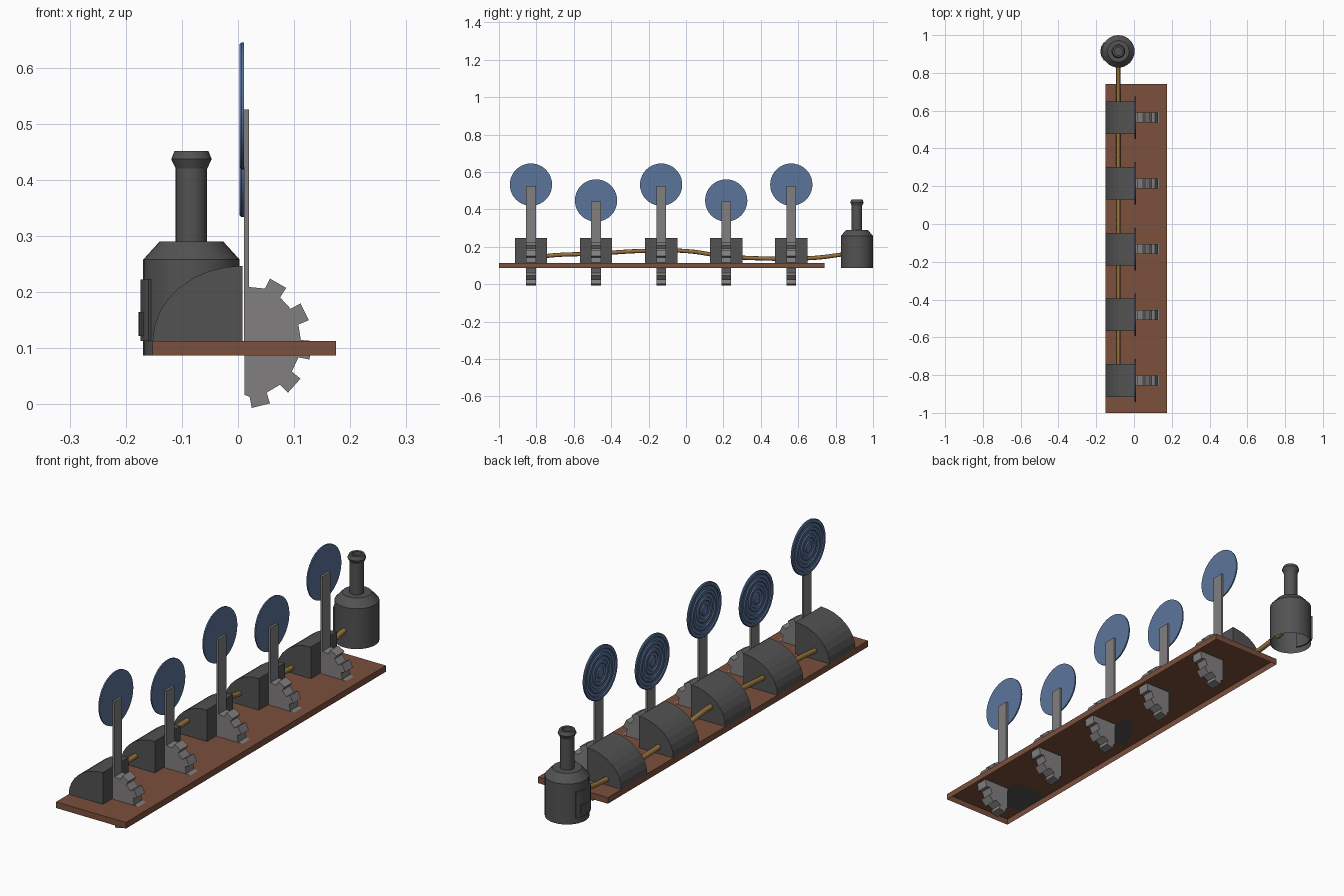
import bpy, bmesh
from math import sin, cos, pi, radians
from mathutils import Vector

cube = bpy.data.objects.get("Cube")
if cube:
    bpy.data.objects.remove(cube, do_unlink=True)


def material(name, r, g, b):
    m = bpy.data.materials.new(name)
    m.use_nodes = True
    m.diffuse_color = (r, g, b, 1)
    m.node_tree.nodes["Principled BSDF"].inputs["Base Color"].default_value = (r, g, b, 1)
    return m


WOOD = material("reddish wood", 0.2, 0.08, 0.045)
IRON = material("dark iron", 0.085, 0.085, 0.085)
STEEL = material("grey steel", 0.22, 0.21, 0.21)
BLUE = material("target blue", 0.105, 0.175, 0.33)
BRASS = material("brass pipe", 0.3, 0.165, 0.045)


def finish(name, bm, mat, smooth=False):
    bmesh.ops.recalc_face_normals(bm, faces=bm.faces)
    me = bpy.data.meshes.new(name)
    bm.to_mesh(me)
    bm.free()
    me.materials.append(mat)
    ob = bpy.data.objects.new(name, me)
    bpy.context.collection.objects.link(ob)
    if smooth:
        bpy.ops.object.select_all(action='DESELECT')
        ob.select_set(True)
        bpy.context.view_layer.objects.active = ob
        bpy.ops.object.shade_smooth_by_angle(angle=radians(25))
    return ob


def box(name, lo, hi, mat, open_bottom=False):
    bm = bmesh.new()
    bmesh.ops.create_cube(bm, size=1)
    for v in bm.verts:
        v.co = [(a + b) / 2 + c * (b - a) for a, b, c in zip(lo, hi, v.co)]
    if open_bottom:
        bm.normal_update()
        down = [f for f in bm.faces if f.normal.z < -0.9]
        bmesh.ops.delete(bm, geom=down, context='FACES_ONLY')
    return finish(name, bm, mat)


def extrude_y(name, outline, y, width, mat):
    """Solid with an x-z outline, centred on y."""
    bm = bmesh.new()
    face = bm.faces.new([bm.verts.new((x, y - width / 2, z)) for x, z in outline])
    ext = bmesh.ops.extrude_face_region(bm, geom=[face])["geom"]
    moved = [g for g in ext if isinstance(g, bmesh.types.BMVert)]
    bmesh.ops.translate(bm, verts=moved, vec=(0, width, 0))
    return finish(name, bm, mat)


def lathe(name, profile, centre, mat, axis='Z', segs=32):
    """Turn (radius, height) points around an axis through centre."""
    bm = bmesh.new()
    rings = []
    for r, h in profile:
        ring = []
        for i in range(segs):
            a, b = r * cos(2 * pi * i / segs), r * sin(2 * pi * i / segs)
            p = Vector((a, b, h)) if axis == 'Z' else Vector((h, a, b))
            ring.append(bm.verts.new(p + Vector(centre)))
        rings.append(ring)
    for lower, upper in zip(rings, rings[1:]):
        for i in range(segs):
            j = (i + 1) % segs
            bm.faces.new((lower[i], lower[j], upper[j], upper[i]))
    bmesh.ops.remove_doubles(bm, verts=bm.verts, dist=1e-5)
    return finish(name, bm, mat, True)


def curved_plate(name, r0, r1, z0, z1, a0, a1, mat, steps=8):
    """Curved plate wrapped on the boiler, facing -x."""
    angles = [radians(180 + a0 + (a1 - a0) * i / steps) for i in range(steps + 1)]
    pts = [(r1, a) for a in angles] + [(r0, a) for a in reversed(angles)]
    bm = bmesh.new()
    face = bm.faces.new([bm.verts.new((BX + r * cos(a), BY + r * sin(a), z0)) for r, a in pts])
    ext = bmesh.ops.extrude_face_region(bm, geom=[face])["geom"]
    moved = [g for g in ext if isinstance(g, bmesh.types.BMVert)]
    bmesh.ops.translate(bm, verts=moved, vec=(0, 0, z1 - z0))
    return finish(name, bm, mat)


# Board, a shell open underneath
BASE = 0.113
box("board", (-0.152, -1, 0.087), (0.175, 0.74, BASE), WOOD, True)

# Outlines shared by every station
housing = [(0.008, BASE)] + [
    (0.008 - 0.16 * sin(t * pi / 16), BASE + 0.134 * cos(t * pi / 16)) for t in range(9)]
gear = [(0.012, BASE - 0.096)]
for tooth in range(-76, 61, 34):
    for offset, radius in ((-9, 0.1), (-8, 0.12), (8, 0.12), (9, 0.1)):
        a = radians(tooth + offset)
        gear.append((0.012 + radius * cos(a), BASE + radius * sin(a)))
gear.append((0.012, BASE + 0.097))

# Concentric ridges on the back of each target
target = [(0, 0.011), (0.113, 0.011), (0.113, 0.006)]
for r in (0.11, 0.08, 0.05):
    target += [(r, 0.003), (r - 0.011, 0.003), (r - 0.014, 0.007), (r - 0.026, 0.007)]
target += [(0.02, 0.003), (0, 0.003)]

# Five stations with alternating arm heights
for i in range(5):
    y = -0.829 + 0.348 * i
    z = 0.447 if i % 2 else 0.532
    extrude_y(f"housing_{i + 1}", housing, y, 0.173, IRON)
    extrude_y(f"gear_{i + 1}", gear, y, 0.052, STEEL)
    box(f"target_arm_{i + 1}", (0.011, y - 0.026, 0.1), (0.02, y + 0.026, z - 0.006), STEEL)
    lathe(f"target_disc_{i + 1}", target, (0, y, z), BLUE, 'X', 40)

# Boiler with hollow chimney
BX, BY = -0.083, 0.914
boiler = [(0.086, 0.087), (0.086, 0.258), (0.057, 0.29), (0.028, 0.29), (0.028, 0.42),
          (0.036, 0.437), (0.03, 0.452), (0.02, 0.452), (0.02, 0.42), (0, 0.42)]
lathe("boiler", boiler, (BX, BY, 0), IRON)
curved_plate("boiler_door", 0.08, 0.091, BASE, 0.223, -33, 33, IRON)
curved_plate("boiler_hatch", 0.088, 0.094, 0.122, 0.165, -20, 20, IRON)

# Wavy pipe joining the housings to the boiler
path = [(-0.83, 0.14), (-0.7, 0.155), (-0.48, 0.163), (-0.25, 0.177), (0, 0.177),
        (0.2, 0.15), (0.36, 0.139), (0.68, 0.14), (0.86, 0.162)]
curve = bpy.data.curves.new("steam_pipe", 'CURVE')
curve.dimensions = '3D'
curve.bevel_depth = 0.011
curve.bevel_resolution = 2
curve.resolution_u = 6
spline = curve.splines.new('BEZIER')
spline.bezier_points.add(len(path) - 1)
for point, (y, z) in zip(spline.bezier_points, path):
    point.co = (BX, y, z)
    point.handle_left_type = point.handle_right_type = 'AUTO'
curve.materials.append(BRASS)
pipe = bpy.data.objects.new("steam_pipe", curve)
bpy.context.collection.objects.link(pipe)
